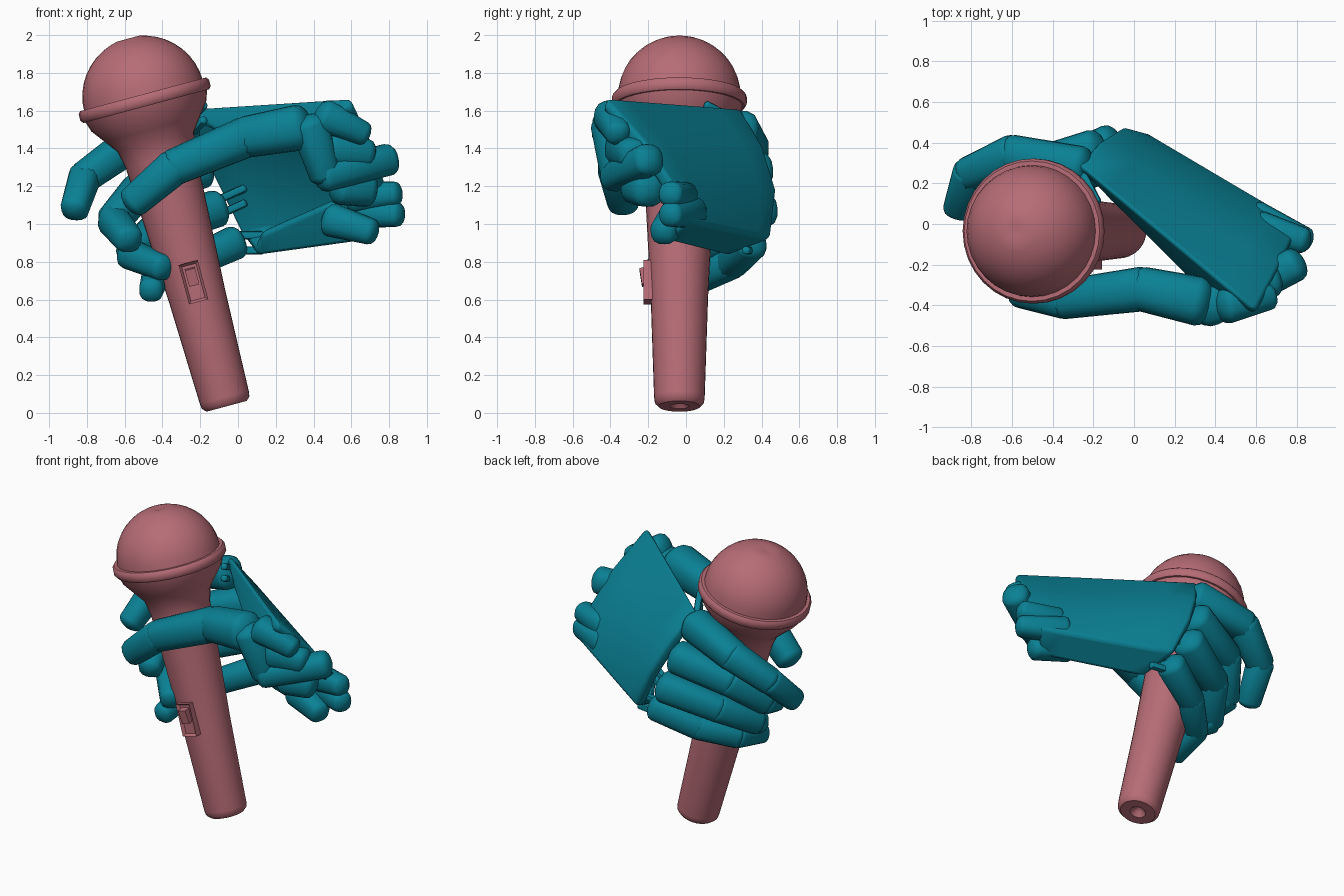
import bpy, bmesh, math
from mathutils import Vector, Matrix

if "Cube" in bpy.data.objects:
    bpy.data.objects.remove(bpy.data.objects["Cube"])

def material(name, col):
    m = bpy.data.materials.new(name)
    m.diffuse_color = (*col, 1)
    m.use_nodes = True
    m.node_tree.nodes["Principled BSDF"].inputs["Base Color"].default_value = m.diffuse_color
    return m

ROSE = material("rose", (0.47, 0.15, 0.18))
TEAL = material("teal", (0.003, 0.22, 0.30))

def finish(name, bm, mat, angle=40, recalc=True):
    if recalc:
        bmesh.ops.recalc_face_normals(bm, faces=bm.faces)
    me = bpy.data.meshes.new(name)
    bm.to_mesh(me)
    bm.free()
    ob = bpy.data.objects.new(name, me)
    bpy.context.collection.objects.link(ob)
    me.materials.append(mat)
    bpy.ops.object.select_all(action='DESELECT')
    ob.select_set(True)
    bpy.context.view_layer.objects.active = ob
    bpy.ops.object.shade_smooth_by_angle(angle=math.radians(angle))
    return ob

def skin_rings(bm, rings):
    rows = [[bm.verts.new(p) for p in r] for r in rings]
    n = len(rows[0])
    for a, b in zip(rows, rows[1:]):
        for i in range(n):
            bm.faces.new((a[i], a[(i + 1) % n], b[(i + 1) % n], b[i]))
    bm.faces.new(rows[0])
    bm.faces.new(rows[-1])

def limb(bm, p0, p1, r0, r1, n=16):
    """Tapered, slightly boxy capsule running from p0 to p1."""
    p0, p1 = Vector(p0), Vector(p1)
    d = p1 - p0
    q = d.to_track_quat('Z', 'Y')
    L = d.length
    angles = (0, .4, .8, 1.2, 1.57)
    prof = [(-r0 * .6 * math.cos(a), r0 * max(.2, math.sin(a))) for a in angles]
    prof += [(L + r1 * .6 * math.cos(a), r1 * max(.2, math.sin(a))) for a in reversed(angles)]
    rings = []
    for z, r in prof:
        ring = []
        for i in range(n):
            c, s = math.cos(i * math.tau / n), math.sin(i * math.tau / n)
            k = (abs(c) ** 2.6 + abs(s) ** 2.6) ** (-1 / 2.6)
            ring.append(p0 + q @ Vector((c * k * r, s * k * r, z)))
        rings.append(ring)
    skin_rings(bm, rings)

# microphone body and head, turned around one tilted axis
MIC = Matrix.Translation((-0.06, -0.035, 0.035)) @ Matrix.Rotation(math.radians(-15), 4, 'Y')

def lathe(name, profile, n=32):
    bm = bmesh.new()
    skin_rings(bm, [[MIC @ Vector((r * math.cos(i * math.tau / n), r * math.sin(i * math.tau / n), z))
                     for i in range(n)] for r, z in profile])
    return finish(name, bm, ROSE)

lathe("microphone_handle", [(.01, .04), (.03, .025), (.05, 0), (.11, 0), (.13, .02), (.134, .05), (.152, .6),
                            (.18, 1.15), (.19, 1.36), (.21, 1.45), (.262, 1.52), (.315, 1.59), (.335, 1.65)])
lathe("microphone_grille", [(.33, 1.64)] +
      [(.325 * math.cos(a * math.pi / 20), 1.70 + .32 * math.sin(a * math.pi / 20)) for a in range(0, 9)] +
      [(.06, 2.015), (.02, 2.01)])
lathe("grille_band", [(.31, 1.645), (.345, 1.645), (.357, 1.66), (.357, 1.695), (.345, 1.71), (.31, 1.71)])

# switch: recessed frame with a tilted rocker
def box(bm, c, s, tilt=0):
    m = MIC @ Matrix.Translation(c) @ Matrix.Rotation(tilt, 4, 'X') @ Matrix.Diagonal((*s, 1))
    bmesh.ops.create_cube(bm, size=1, matrix=m)

bm = bmesh.new()
box(bm, (0, -.155, .68), (.105, .07, .215))
bm.faces.ensure_lookup_table()
front = min(bm.faces, key=lambda f: f.calc_center_median().y)
bmesh.ops.inset_region(bm, faces=[front], thickness=.02)
bmesh.ops.translate(bm, verts=front.verts, vec=(0, .02, 0))
box(bm, (0, -.18, .71), (.055, .05, .09), .15)
finish("switch", bm, ROSE, 20)

# palm shell: knuckle end and wrist end of each strip, thumb side to little-finger side
STRIPS = [((-.12, .12, 1.50), (.40, -.40, 1.42)),
          ((-.27, .29, 1.615), (.60, -.43, 1.67)),
          ((-.16, .41, 1.41), (.71, -.22, 1.44)),
          ((-.05, .48, 1.18), (.79, -.06, 1.20)),
          ((.06, .45, .92), (.78, .03, 1.01)),
          ((.10, .22, .83), (.68, -.10, .91)),
          ((.12, .14, .94), (.48, -.12, 1.10))]
INWARD = Vector((-.57, -.72, -.38))
bm = bmesh.new()
grid = [[bm.verts.new(Vector(k).lerp(Vector(w), t / 6)) for t in range(7)] for k, w in STRIPS]
for a, b in zip(grid, grid[1:]):
    for j in range(6):
        bm.faces.new((a[j], a[j + 1], b[j + 1], b[j]))
palm = finish("palm", bm, TEAL, 50, recalc=False)
mod = palm.modifiers.new("thickness", 'SOLIDIFY')
mod.thickness, mod.offset = .07, -1
soft = palm.modifiers.new("soften", 'BEVEL')
soft.width, soft.segments, soft.limit_method = .025, 3, 'ANGLE'

# fingers: joint points and radii
FINGERS = {
    "index_finger": ([(-.27, .28, 1.50), (-.60, .345, 1.40), (-.81, .25, 1.25), (-.865, .08, 1.08)], .105),
    "middle_finger": ([(-.20, .36, 1.29), (-.52, .27, 1.18), (-.66, .10, 1.02), (-.58, -.12, .92)], .105),
    "ring_finger": ([(-.12, .39, 1.08), (-.43, .26, .97), (-.57, .06, .84), (-.40, -.15, .77)], .10),
    "little_finger": ([(-.02, .34, .90), (-.26, .24, .79), (-.44, .08, .71), (-.46, -.15, .65)], .09),
    "thumb": ([(.32, -.38, 1.51), (.04, -.32, 1.46), (-.34, -.37, 1.30), (-.55, -.33, 1.12)], .122)}
for name, (pts, r) in FINGERS.items():
    bm = bmesh.new()
    for i, (a, b) in enumerate(zip(pts, pts[1:])):
        limb(bm, a, b, r * (1 - .1 * i), r * (.9 - .1 * i))
    finish(name, bm, TEAL, 45)

# thin linkage rods between palm and fingers
bm = bmesh.new()
for (k, w), name in zip(STRIPS[1:5], FINGERS):
    start = Vector(FINGERS[name][0][0])
    inside = Vector(k).lerp(Vector(w), .16) + INWARD * .09
    for dz in (-.04, .04):
        limb(bm, inside + Vector((0, 0, dz)), start + Vector((0, 0, dz)), .022, .022, 8)
finish("knuckle_links", bm, TEAL, 45)

# thumb base, inner palm pad and stubs at the wrist end
bm = bmesh.new()
for a, b, r0, r1 in [((.38, -.40, 1.52), (.46, -.37, 1.26), .10, .08),
                     ((.46, -.40, 1.57), (.66, -.36, 1.48), .09, .065),
                     ((.46, -.38, 1.25), (.79, -.20, 1.34), .08, .085),
                     ((.50, -.32, 1.40), (.68, -.28, 1.37), .11, .08),
                     ((.55, -.25, 1.20), (.68, -.20, 1.18), .10, .09),
                     ((.62, -.02, 1.14), (.83, -.08, 1.16), .085, .065),
                     ((.60, .03, 1.06), (.84, -.08, 1.05), .085, .065),
                     ((.50, -.06, 1.02), (.70, -.12, .96), .09, .07)]:
    limb(bm, a, b, r0, r1)
finish("wrist_joints", bm, TEAL, 45)
